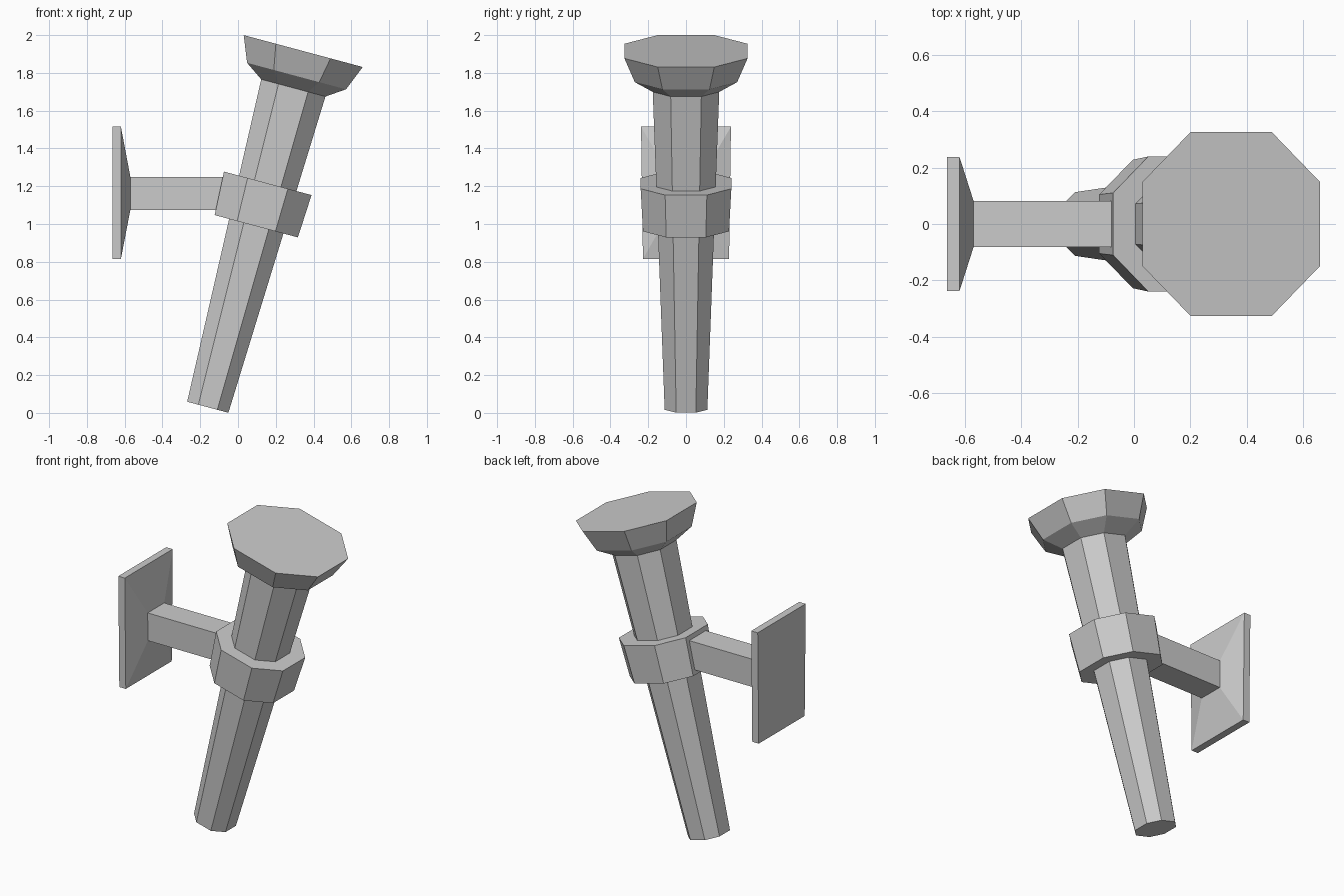
import bpy, bmesh
from math import radians
from mathutils import Matrix, Vector

if "Cube" in bpy.data.objects:
    bpy.data.objects.remove(bpy.data.objects["Cube"])

# Axis of the leaning torch, starting at the centre of its lower end
LEAN = Matrix.Translation((-0.16, 0, 0.03)) @ Matrix.Rotation(radians(15), 4, 'Y')


def loft(name, rings, matrix=Matrix(), closed=False):
    """Skin rings of points; cap the ends, or join last ring to first."""
    bm = bmesh.new()
    loops = [[bm.verts.new(matrix @ Vector(p)) for p in ring] for ring in rings]
    n = len(loops[0])
    pairs = list(zip(loops, loops[1:]))
    if closed:
        pairs.append((loops[-1], loops[0]))
    else:
        bm.faces.new(loops[0])
        bm.faces.new(loops[-1])
    for a, b in pairs:
        for i in range(n):
            j = (i + 1) % n
            bm.faces.new((a[i], a[j], b[j], b[i]))
    bmesh.ops.recalc_face_normals(bm, faces=bm.faces)
    mesh = bpy.data.meshes.new(name)
    bm.to_mesh(mesh)
    bm.free()
    obj = bpy.data.objects.new(name, mesh)
    bpy.context.collection.objects.link(obj)
    return obj


def octagon(a, h):
    """Octagon with flats at distance a facing the x and y axes."""
    c = a * 0.46
    return [(a, -c, h), (a, c, h), (c, a, h), (-c, a, h),
            (-a, c, h), (-a, -c, h), (-c, -a, h), (c, -a, h)]


def rect(x, y_low, y_high, z_low, z_high):
    """Upright four-sided section at x."""
    return [(x, -y_low, z_low), (x, y_low, z_low),
            (x, y_high, z_high), (x, -y_high, z_high)]


# Torch: tapered handle flaring into the two-step head
loft("torch", [octagon(a, h) for a, h in
               [(0.113, 0), (0.176, 1.75), (0.271, 1.815), (0.326, 1.952)]], LEAN)

# Holder ring around the handle
loft("holder_ring", [octagon(a, h) for a, h in
                     [(0.14, 0.992), (0.228, 0.992), (0.24, 1.227), (0.15, 1.227)]],
     LEAN, closed=True)

# Wall plate with bevelled face, running on into the square arm
loft("wall_bracket", [rect(-0.665, 0.228, 0.238, 0.815, 1.515),
                      rect(-0.62, 0.228, 0.238, 0.815, 1.515),
                      rect(-0.57, 0.08, 0.082, 1.075, 1.25),
                      rect(-0.07, 0.08, 0.082, 1.075, 1.25)])
